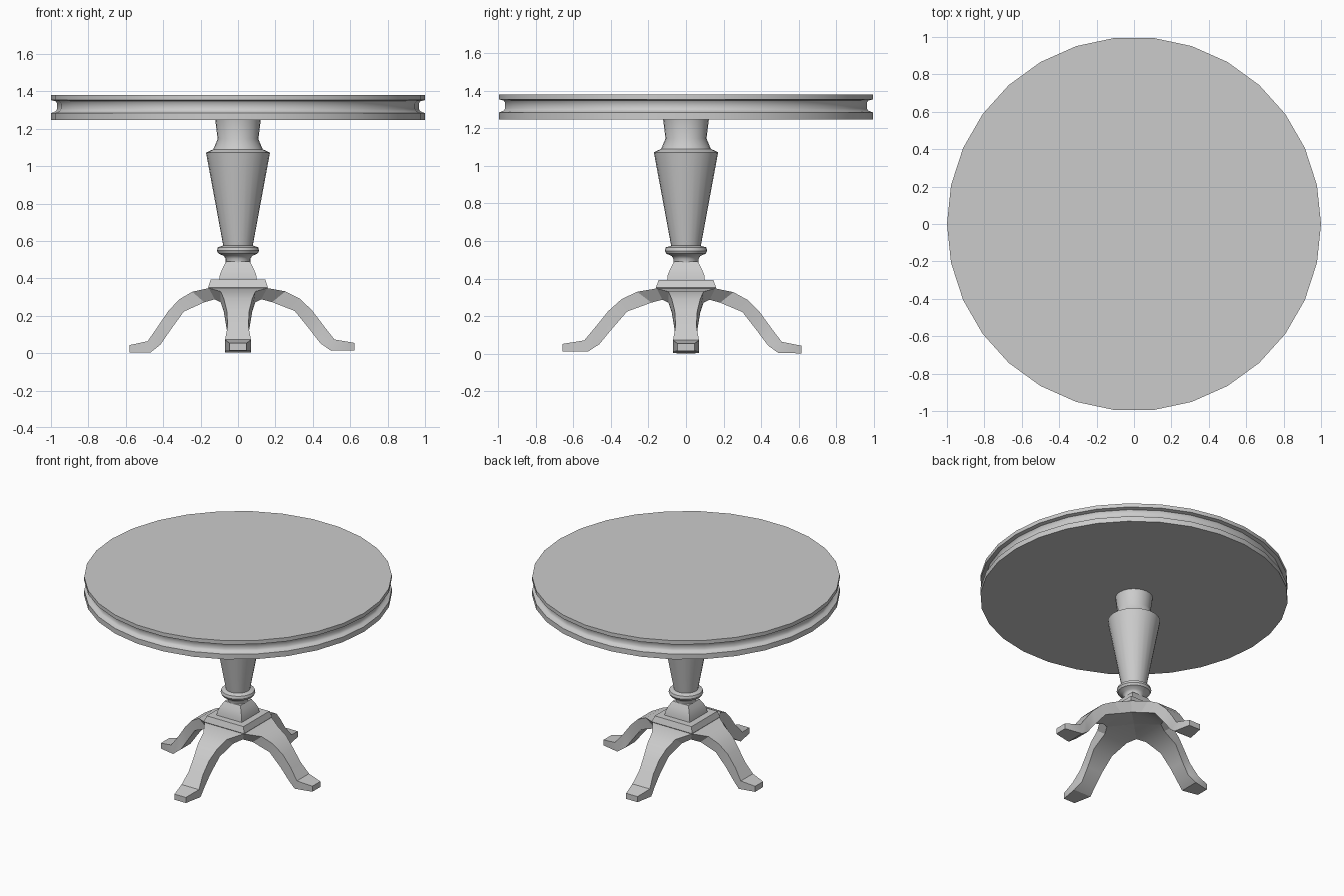
import bpy, bmesh
from math import pi, cos, sin, radians

if "Cube" in bpy.data.objects:
    bpy.data.objects.remove(bpy.data.objects["Cube"])


def finish(name, bm, angle=35):
    bmesh.ops.remove_doubles(bm, verts=bm.verts, dist=0.0005)
    bmesh.ops.recalc_face_normals(bm, faces=bm.faces)
    me = bpy.data.meshes.new(name)
    bm.to_mesh(me)
    bm.free()
    me.polygons.foreach_set("use_smooth", [True] * len(me.polygons))
    me.set_sharp_from_angle(angle=radians(angle))
    ob = bpy.data.objects.new(name, me)
    bpy.context.collection.objects.link(ob)
    return ob


def skin(name, rings, angle=35):
    """Bridge a list of equal-sized point rings and cap both ends."""
    bm = bmesh.new()
    vs = [[bm.verts.new(p) for p in ring] for ring in rings]
    n = len(vs[0])
    for a, b in zip(vs, vs[1:]):
        for i in range(n):
            j = (i + 1) % n
            bm.faces.new((a[i], a[j], b[j], b[i]))
    bm.faces.new(vs[0])
    bm.faces.new(vs[-1])
    return finish(name, bm, angle)


def turned(name, profile, sides, phase=0.0, angle=35):
    """Stack of regular polygons from (radius, z) pairs."""
    rings = [[(r * cos(phase + 2 * pi * i / sides),
               r * sin(phase + 2 * pi * i / sides), z) for i in range(sides)]
             for r, z in profile]
    return skin(name, rings, angle)


# Round top with a groove around its edge
turned("table_top", [(1, 1.246), (1, 1.283), (0.975, 1.293), (0.967, 1.305),
                     (0.967, 1.335), (0.975, 1.347), (1, 1.353), (1, 1.38)], 30)

# Turned column with shoulder and lower ring
turned("column", [(0.122, 1.25), (0.109, 1.145), (0.132, 1.09), (0.171, 1.072),
                  (0.079, 0.575), (0.108, 0.566), (0.113, 0.548), (0.105, 0.533),
                  (0.076, 0.52), (0.066, 0.505), (0.066, 0.485)], 24)

# Square block and plate under the column (half widths times root two)
def square(name, profile):
    turned(name, [(w * 2 ** 0.5, z) for w, z in profile], 4, pi / 4, 20)

square("square_block", [(0.063, 0.49), (0.08, 0.46), (0.097, 0.42), (0.101, 0.385)])
square("base_plate", [(0.146, 0.393), (0.152, 0.375), (0.16, 0.352), (0.156, 0.345)])

# Leg sections: top r, top z, bottom r, bottom z, half width
# The inner sections mitre against the neighbouring legs.
SECTIONS = [(0.0, 0.348, 0.0, 0.30, 0.0),
            (0.156, 0.348, 0.125, 0.288, None),
            (0.245, 0.328, 0.18, 0.272, 0.093),
            (0.315, 0.287, 0.29, 0.222, 0.076),
            (0.375, 0.222, 0.36, 0.125, 0.06),
            (0.43, 0.14, 0.415, 0.045, 0.055),
            (0.483, 0.064, 0.467, 0.004, 0.069),
            (0.58, 0.043, 0.58, 0.003, 0.045)]


def leg(name, turn, stretch, lift):
    def place(r, w, z):
        t = max(0.0, r - 0.16)
        r += t * (stretch - 1)
        z += lift * t / 0.42
        return (r * cos(turn) - w * sin(turn), r * sin(turn) + w * cos(turn), z)
    rings = []
    for rt, zt, rb, zb, w in SECTIONS:
        wt, wb = (rt, rb) if w is None else (w, w)
        rings.append([place(rt, -wt, zt), place(rt, wt, zt),
                      place(rb, wb, zb), place(rb, -wb, zb)])
    bm = bmesh.new()
    vs = [[bm.verts.new(p) for p in ring] for ring in rings]
    for a, b in zip(vs, vs[1:]):
        for i in range(4):
            bm.faces.new((a[i], a[(i + 1) % 4], b[(i + 1) % 4], b[i]))
    bm.faces.new(vs[-1])
    # Weld the collapsed centre section
    finish(name, bm, 30)


# Four splayed legs, each slightly different in reach
for name, quarter, stretch, lift in [("right_leg", 0, 1.10, 0.012),
                                     ("back_leg", 1, 1.08, 0.0),
                                     ("left_leg", 2, 1.0, 0.0),
                                     ("front_leg", 3, 1.18, 0.010)]:
    leg(name, quarter * pi / 2, stretch, lift)
